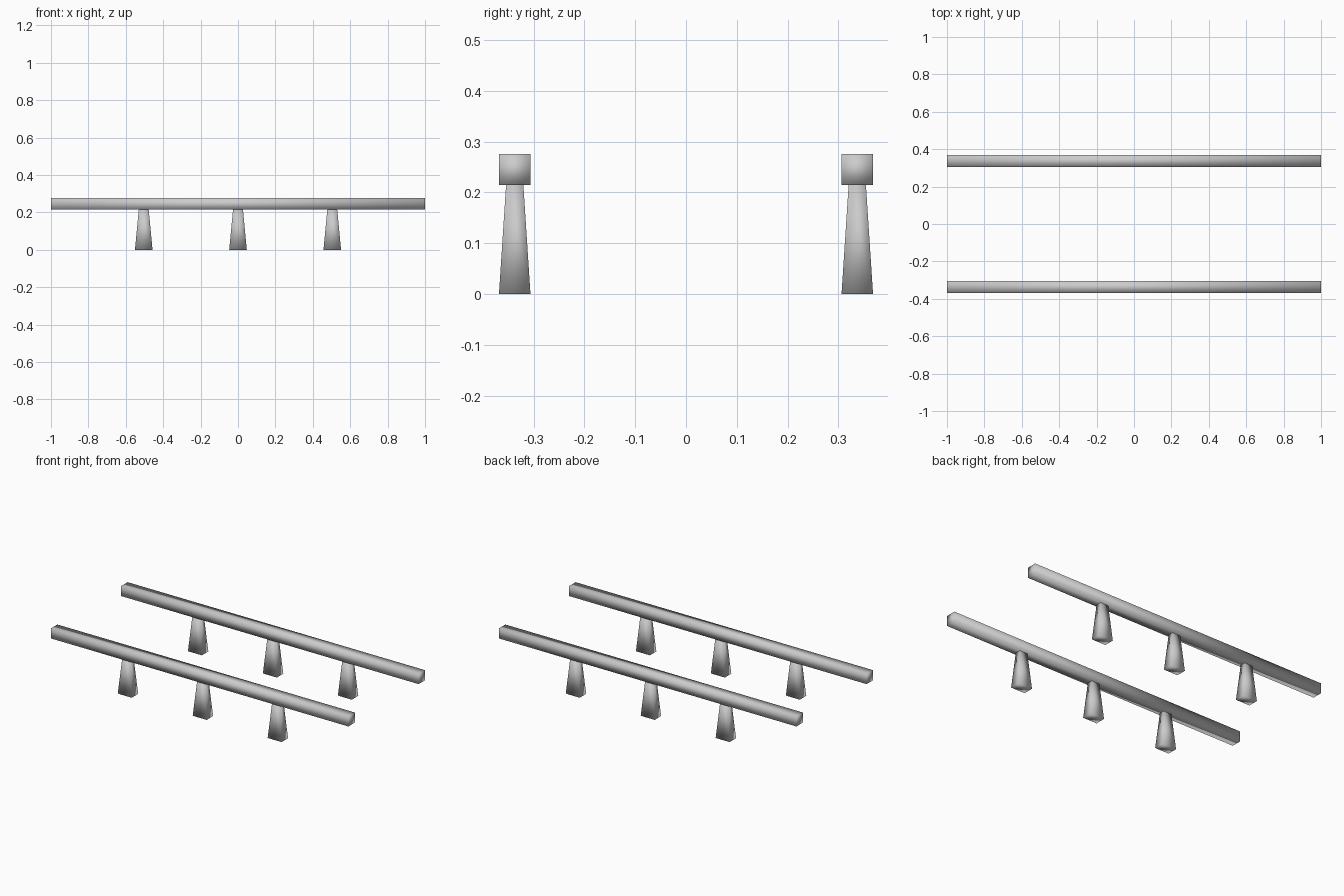
import bpy, bmesh

if "Cube" in bpy.data.objects:
    bpy.data.objects.remove(bpy.data.objects["Cube"])

RAIL_Y = 0.337
RAIL_BOTTOM, RAIL_TOP = 0.215, 0.276


def tapered_box(name, center, z0, z1, base, top):
    """Smooth-shaded box whose base and top (x, y) sizes may differ."""
    bm = bmesh.new()
    bmesh.ops.create_cube(bm, size=1)
    for v in bm.verts:
        sx, sy = top if v.co.z > 0 else base
        v.co = (v.co.x * sx, v.co.y * sy, z1 if v.co.z > 0 else z0)
    for f in bm.faces:
        f.smooth = True
    mesh = bpy.data.meshes.new(name)
    bm.to_mesh(mesh)
    bm.free()
    obj = bpy.data.objects.new(name, mesh)
    obj.location = (center[0], center[1], 0)
    bpy.context.collection.objects.link(obj)
    return obj


for side, y in (("front", -RAIL_Y), ("back", RAIL_Y)):
    # Long square handrail
    tapered_box(f"{side}_rail", (0, y), RAIL_BOTTOM, RAIL_TOP,
                (2, 0.062), (2, 0.062))
    # Three tapered posts below the rail
    for label, x in (("left", -0.504), ("middle", 0), ("right", 0.504)):
        tapered_box(f"{side}_{label}_post", (x, y), 0, RAIL_BOTTOM,
                    (0.094, 0.062), (0.053, 0.034))
